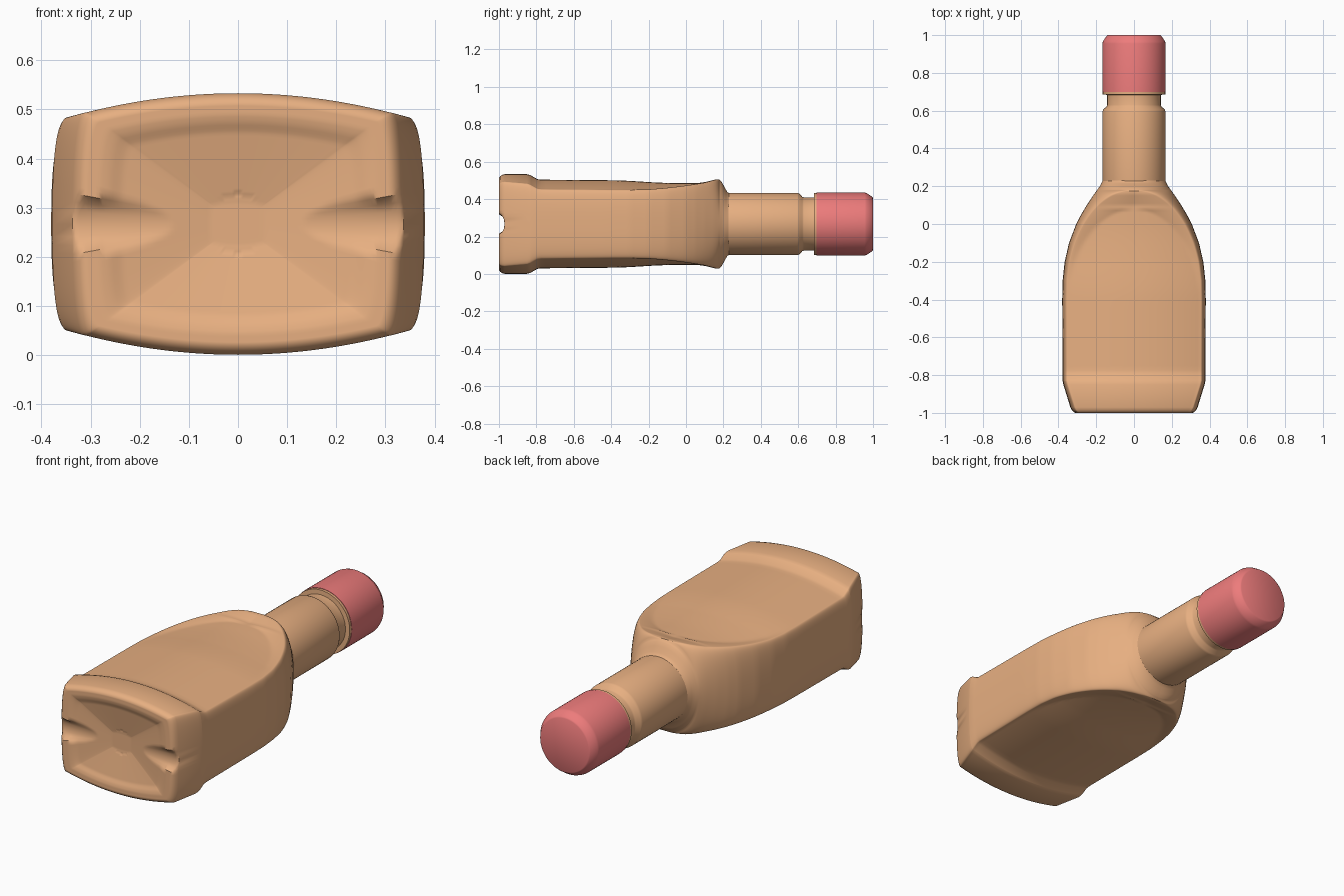
import bpy, bmesh, math

if "Cube" in bpy.data.objects:
    bpy.data.objects.remove(bpy.data.objects["Cube"])

ZC = 0.267   # height of the bottle axis


def material(name, color):
    m = bpy.data.materials.new(name)
    m.diffuse_color = color
    m.use_nodes = True
    m.node_tree.nodes["Principled BSDF"].inputs["Base Color"].default_value = m.diffuse_color
    return m


def finish(bm, name, mat, angle=30):
    bmesh.ops.recalc_face_normals(bm, faces=bm.faces)
    me = bpy.data.meshes.new(name)
    bm.to_mesh(me)
    bm.free()
    ob = bpy.data.objects.new(name, me)
    bpy.context.collection.objects.link(ob)
    me.materials.append(mat)
    bpy.ops.object.select_all(action='DESELECT')
    ob.select_set(True)
    bpy.context.view_layer.objects.active = ob
    bpy.ops.object.shade_smooth_by_angle(angle=math.radians(angle))
    return ob


def bridge(bm, a, b):
    n = len(a)
    for i in range(n):
        bm.faces.new((a[i], a[(i + 1) % n], b[(i + 1) % n], b[i]))


def lathe(name, profile, mat, seg=64):
    # profile of (radius, y) spun around the bottle axis, ends closed
    bm = bmesh.new()
    rings = []
    for r, y in profile:
        rings.append([bm.verts.new((r * math.cos(t), y, ZC + r * math.sin(t)))
                      for t in (2 * math.pi * i / seg for i in range(seg))])
    for a, b in zip(rings, rings[1:]):
        bridge(bm, a, b)
    bm.faces.new(rings[0])
    bm.faces.new(rings[-1])
    return finish(bm, name, mat)


def interp(table, y):
    if y <= table[0][0]:
        return table[0][1]
    for (y0, v0), (y1, v1) in zip(table, table[1:]):
        if y <= y1:
            return v0 + (v1 - v0) * (y - y0) / (y1 - y0)
    return table[-1][1]


# Half width and half height of the body along its length
WIDTH = [(-1, .312), (-.994, .322), (-.985, .33), (-.97, .337), (-.85, .374), (-.83, .378),
         (-.4, .38), (-.3, .378), (-.2, .367), (-.1, .344), (0, .306), (.05, .28),
         (.1, .25), (.15, .217), (.2, .181), (.23, .165)]
HEIGHT = [(-1, .246), (-.994, .255), (-.985, .262), (-.97, .266), (-.85, .266), (-.832, .261),
          (-.795, .24), (-.775, .237), (-.2, .232), (.1, .235), (.16, .241), (.176, .239),
          (.19, .226), (.21, .19), (.222, .17), (.23, .165)]


def arch(y):
    # half width of the panel, ending in a rounded arch at the shoulder
    t = max(0, (y + .35) / .528)
    return .352 * math.sqrt(max(0, 1 - t * t))


def section(y, nt=24, ns=24):
    w, top = interp(WIDTH, y), interp(HEIGHT, y)
    p = max(.006, min(arch(y), w - .028))
    q = min(arch(y + .1), p - .003)
    f = min(1, max(0, (y + .4) / .4))
    depth = .016 * f * f * (3 - 2 * f)
    n = interp([(-.3, 2.5), (.1, 2)], y)
    quarter = []
    for i in range(ns):                      # rounded side wall
        t = math.pi / 2 * i / ns
        hp = top - .41 * p * p
        quarter.append((p + (w - p) * math.cos(t) ** (2 / n),
                        hp * math.sin(t) ** (2 / n)))
    for i in range(nt + 1):                  # bowed panel, sunk inside the arch
        x = p * (1 - i / nt)
        sink = depth * min(1, max(0, (p - x) / (p - q)))
        if y > .1:
            sink *= max(0, (.176 - y) / .076)
        quarter.append((x, top - .41 * x * x - sink))
    half = quarter + [(-x, z) for x, z in quarter[-2::-1]]
    return half + [(x, -z) for x, z in half[-2:0:-1]]


def channel(x, z):
    # finger notch running inward from each side of the base
    u = z / .052
    if abs(u) >= 1 or abs(x) < .1:
        return -1
    return -1 + .03 * math.sqrt(1 - u * u)


def punt(s, x, z):
    # hollow pyramid in the base with a small round disc in the middle
    d = interp([(.18, .042), (.76, .013), (.84, .004), (.9, 0)], s)
    if math.hypot(x, z) < .062:
        d = max(d, .041)
    return max(-1 + d, channel(x, z))


tan = material("tan", (.8, .43, .22, 1))
red = material("red", (.85, .2, .2, 1))

# Body: lofted sections from base to shoulder
stations = sorted({y for y, _ in WIDTH + HEIGHT}
                  | {round(-.75 + .05 * i, 3) for i in range(8)}
                  | {round(-.38 + .02 * i, 3) for i in range(20)}
                  | {round(.01 + .01 * i, 3) for i in range(16)}
                  | {.165, .17, .173, .18, .185, .2, .205, .215})
bm = bmesh.new()
rings = [[bm.verts.new((x, max(y, channel(x, z)), ZC + z)) for x, z in section(y)]
         for y in stations]
for a, b in zip(rings, rings[1:]):
    bridge(bm, a, b)
bm.faces.new(rings[-1])

# Base: rings shrinking to the centre
base, prev, N = section(-1), rings[0], 44
for i in range(1, N):
    s = 1 - i / N
    ring = [bm.verts.new((x * s, punt(s, x * s, z * s), ZC + z * s)) for x, z in base]
    bridge(bm, prev, ring)
    prev = ring
bm.faces.new(prev)
finish(bm, "bottle_body", tan, 40)

# Neck with a groove and collar under the cap
lathe("bottle_neck", [(.15, .17), (.166, .215), (.167, .23), (.167, .595), (.163, .606),
                      (.145, .622), (.142, .63), (.142, .684), (.166, .685),
                      (.166, .70), (.14, .701), (.14, .9)], tan)

# Cap with a chamfered end
lathe("cap", [(.143, .699), (.168, .699), (.168, .955), (.165, .966),
              (.145, .996), (.138, 1.0)], red)
